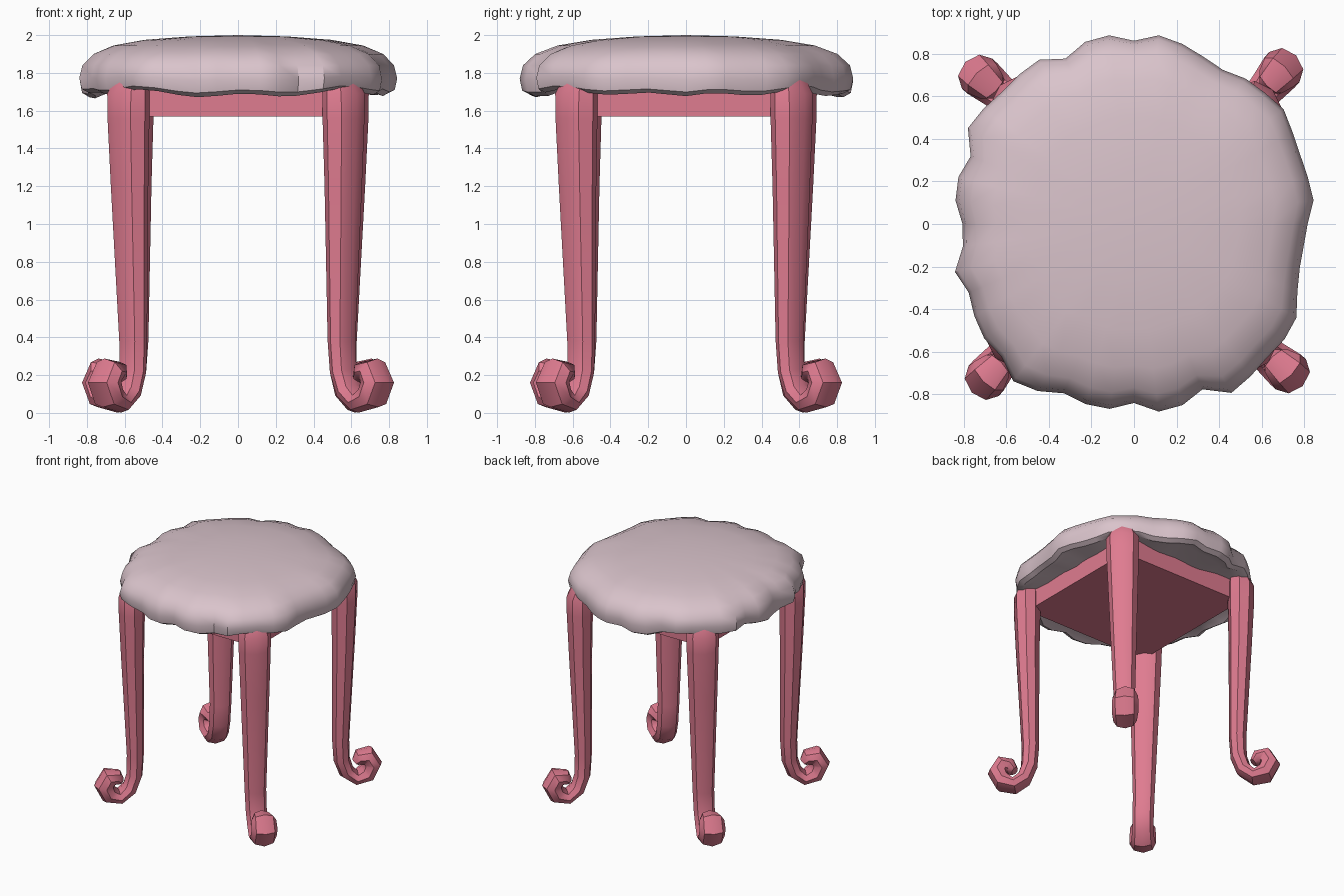
import bpy, bmesh, math
from mathutils import Vector

if "Cube" in bpy.data.objects:
    bpy.data.objects.remove(bpy.data.objects["Cube"])


def material(name, rgb):
    m = bpy.data.materials.new(name)
    m.diffuse_color = (*rgb, 1)
    m.use_nodes = True
    m.node_tree.nodes["Principled BSDF"].inputs["Base Color"].default_value = m.diffuse_color
    return m


pink = material("rose wood", (0.74, 0.20, 0.28))
pale = material("pale mauve fabric", (0.70, 0.55, 0.60))


def loft(name, rings, mat, angle):
    """Skin a list of point rings; a ring of one point closes an end."""
    bm = bmesh.new()
    vr = [[bm.verts.new(p) for p in ring] for ring in rings]
    for a, b in zip(vr, vr[1:]):
        n = max(len(a), len(b))
        for i in range(n):
            j = (i + 1) % n
            if len(a) == 1:
                bm.faces.new((a[0], b[i], b[j]))
            elif len(b) == 1:
                bm.faces.new((a[i], a[j], b[0]))
            else:
                bm.faces.new((a[i], a[j], b[j], b[i]))
    for ring in (vr[0], vr[-1]):
        if len(ring) > 1:
            bm.faces.new(ring)
    bmesh.ops.recalc_face_normals(bm, faces=bm.faces)
    me = bpy.data.meshes.new(name)
    bm.to_mesh(me)
    bm.free()
    me.materials.append(mat)
    ob = bpy.data.objects.new(name, me)
    bpy.context.collection.objects.link(ob)
    bpy.ops.object.select_all(action='DESELECT')
    ob.select_set(True)
    bpy.context.view_layer.objects.active = ob
    bpy.ops.object.shade_smooth_by_angle(angle=math.radians(angle))
    return ob


# Cushion: gathered outline, radius every 7.5 degrees
outline = [.815, .85, .845, .845, .86, .885, .87, .86, .835, .85, .875, .893,
           .86, .893, .885, .84, .89, .885, .877, .89, .90, .83, .853, .845,
           .805, .81, .87, .84, .865, .885, .88, .93, .905, .86, .875, .875,
           .84, .888, .88, .84, .915, .90, .885, .89, .88, .83, .805, .803]
mean = sum(outline) / len(outline)
# radius fraction, height, how much of the gathered outline shows
profile = [(.30, 1.993, .1), (.58, 1.975, .3), (.78, 1.945, .6), (.91, 1.90, .85),
           (.98, 1.84, 1), (1.0, 1.77, 1), (.985, 1.71, 1), (.94, 1.69, 1), (.86, 1.71, .8)]
rings = [[(0, 0, 2.0)]]
for f, z, k in profile:
    ring = []
    for i, r in enumerate(outline):
        a = math.tau * i / len(outline)
        rr = f * (mean + k * (r - mean))
        low = max(0, (1.85 - z) / 0.15)
        dz = low * (-0.012 * math.cos(4 * a) + 0.012 * math.sin(i * math.pi / 2.5))
        ring.append((rr * math.cos(a), rr * math.sin(a), z + dz))
    rings.append(ring)
rings.append([(0, 0, 1.71)])
loft("seat_cushion", rings, pale, 40)

# Apron: solid block under the cushion
s = 0.565
loft("apron", [[(x * s, y * s, z) for x, y in ((-1, -1), (1, -1), (1, 1), (-1, 1))]
               for z in (1.57, 1.74)], pink, 30)

# Leg: sections along a path in the diagonal plane
# distance out, height, half depth, half width, sideways drift
path = [(.79, 1.765, .075, .10, -.015), (.805, 1.69, .10, .125, -.015),
        (.805, 1.56, .10, .122, -.015), (.80, 1.2, .088, .11, -.012),
        (.78, .38, .065, .082, -.005), (.788, .22, .062, .08, 0),
        (.825, .115, .06, .08, .005), (.90, .055, .055, .088, .012),
        (.985, .085, .072, .10, .02), (1.02, .16, .078, .10, .022),
        (.985, .222, .076, .095, .022), (.925, .215, .06, .075, .018),
        (.895, .18, .03, .045, .015)]


def leg(name, angle):
    out = Vector((math.cos(angle), math.sin(angle), 0))
    side = Vector((-math.sin(angle), math.cos(angle), 0))
    up = Vector((0, 0, 1))
    rings = []
    for i, (r, z, d, w, t) in enumerate(path):
        p, q = path[max(i - 1, 0)], path[min(i + 1, len(path) - 1)]
        tr, tz = q[0] - p[0], q[1] - p[1]
        if i < 4:
            tr, tz = 0, -1          # level sections on the upper stem
        n = math.hypot(tr, tz)
        normal = (out * -tz + up * tr) / n
        c = out * r + side * t + up * z
        rings.append([c + normal * d * math.cos(k * math.tau / 8)
                      + side * w * math.sin(k * math.tau / 8) for k in range(8)])
    loft(name, rings, pink, 40)


for name, deg in (("back_right_leg", 45), ("back_left_leg", 135),
                  ("front_left_leg", 225), ("front_right_leg", 315)):
    leg(name, math.radians(deg))
